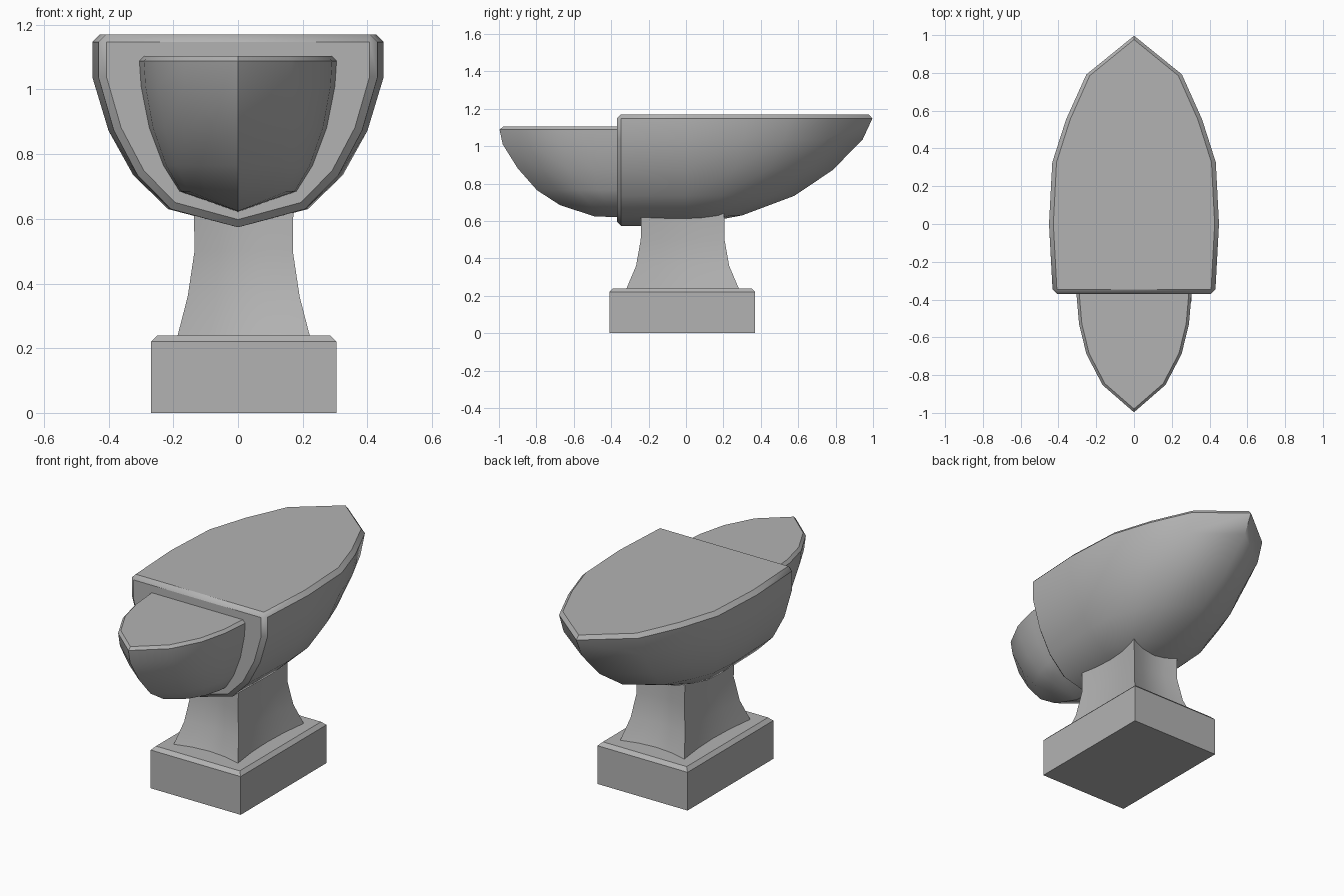
import bpy, bmesh
from math import radians

if "Cube" in bpy.data.objects:
    bpy.data.objects.remove(bpy.data.objects["Cube"])

# mid-grey used on every part
grey = bpy.data.materials.new("iron_grey")
grey.diffuse_color = (.45, .45, .45, 1)
grey.use_nodes = True
grey.node_tree.nodes["Principled BSDF"].inputs["Base Color"].default_value = grey.diffuse_color


def chamfer(bm, edges, width):
    """One-segment bevel whose borders stay crisp."""
    res = bmesh.ops.bevel(bm, geom=edges, offset=width, offset_type='OFFSET',
                          segments=1, profile=0.5, affect='EDGES', clamp_overlap=True)
    strip = set(res["faces"])
    for e in bm.edges:
        if len(set(e.link_faces) & strip) == 1:
            e.smooth = False


def finish(bm, name, crisp_keel=None):
    bmesh.ops.recalc_face_normals(bm, faces=bm.faces)
    keel = [e for e in bm.edges if all(abs(v.co.x) < 1e-4 for v in e.verts)]
    bm.edges.index_update()
    keel_ids = [e.index for e in keel]
    mesh = bpy.data.meshes.new(name)
    bm.to_mesh(mesh)
    bm.free()
    mesh.materials.append(grey)
    ob = bpy.data.objects.new(name, mesh)
    bpy.context.collection.objects.link(ob)
    bpy.ops.object.select_all(action='DESELECT')
    ob.select_set(True)
    bpy.context.view_layer.objects.active = ob
    bpy.ops.object.shade_smooth_by_angle(angle=radians(50), keep_sharp_edges=True)
    # the keel line is crisp on one wing and smooth on the other
    if crisp_keel is not None:
        for i in keel_ids:
            mesh.edges[i].use_edge_sharp = crisp_keel
    return ob


def hull(name, outline, levels, keel, y0, bevel, bevel_end, crisp_keel):
    """Boat-shaped block: a half outline scaled at each level, mirrored in x."""
    bm = bmesh.new()
    y_tip = outline[-1][1]
    top, end = [], []
    for s in (1, -1):
        rows = []
        for z, sx, tip in levels:
            row = []
            for x, y in outline:
                t = (y - y0) / (y_tip - y0)
                row.append(bm.verts.new((s * x * sx, y if t <= 0 else y0 + t * (tip - y0), z)))
            rows.append(row)
        k0, k1 = [bm.verts.new((0, y, z)) for y, z in keel]
        for a, b in zip(rows, rows[1:]):
            for j in range(len(outline) - 1):
                bm.faces.new((a[j], a[j + 1], b[j + 1], b[j]))
        low = rows[0]
        bm.faces.new((k0, k1, low[1], low[0]))
        for j in range(1, len(outline) - 1):
            bm.faces.new((k1, low[j + 1], low[j]))
        top.append(rows[-1])
        end.append([k0] + [r[0] for r in rows])
    # flat deck and flat end
    bm.faces.new(top[0] + top[1][-2::-1])
    bm.faces.new(end[0] + end[1][:0:-1])
    bmesh.ops.remove_doubles(bm, verts=bm.verts, dist=1e-4)
    bmesh.ops.recalc_face_normals(bm, faces=bm.faces)
    z_top, y_end = levels[-1][0], outline[0][1]
    caps = [f for f in bm.faces if all(abs(v.co.z - z_top) < 1e-4 for v in f.verts)]
    if bevel_end:
        caps += [f for f in bm.faces if all(abs(v.co.y - y_end) < 1e-4 for v in f.verts)]
    chamfer(bm, list({e for f in caps for e in f.edges}), bevel)
    return finish(bm, name, crisp_keel)


# main body: flat front, pointed heel at the back
hull("anvil_body",
     [(.43, -.37), (.45, 0), (.433, .33), (.36, .56), (.253, .80), (0, 1.006)],
     [(.63, .48, .30), (.735, .72, .58), (.873, .89, .785), (1.037, 1, .945), (1.17, 1, 1.006)],
     [(-.37, .574), (0, .574)], 0, .023, True, False)

# front horn, slightly lower and narrower
hull("anvil_horn",
     [(.312, -.30), (.292, -.53), (.253, -.69), (.167, -.855), (0, -1.0)],
     [(.685, .60, -.674), (.765, .76, -.797), (.882, .90, -.90), (1.01, .98, -.98), (1.104, 1, -1.0)],
     [(-.30, .62), (-.487, .624)], -.30, .016, False, True)

# flared waist with bowed-in sides
CX, CY = .0175, -.018
bm = bmesh.new()
bow = [(1, 1), (.5, .91), (0, .88), (-.5, .91)]
plan = bow + [(-y, x) for x, y in bow] + [(-x, -y) for x, y in bow] + [(y, -x) for x, y in bow]
rings = [[bm.verts.new((CX + hx * x, CY + hy * y, z)) for x, y in plan]
         for hx, hy, z in [(.204, .30, .24), (.173, .249, .36), (.152, .224, .50), (.154, .222, .66)]]
n = len(plan)
for a, c in zip(rings, rings[1:]):
    for j in range(n):
        k = (j + 1) % n
        bm.faces.new((a[j], a[k], c[k], c[j]))
bm.faces.new(rings[0])
bm.faces.new(rings[-1])
finish(bm, "pedestal_waist")

# square foot with chamfered top edge
bm = bmesh.new()
bmesh.ops.create_cube(bm, size=1)
for v in bm.verts:
    v.co = (CX + v.co.x * .573, -.02 + v.co.y * .78, (v.co.z + .5) * .24)
chamfer(bm, [e for e in bm.edges if all(v.co.z > .2 for v in e.verts)], .02)
finish(bm, "pedestal_base")
